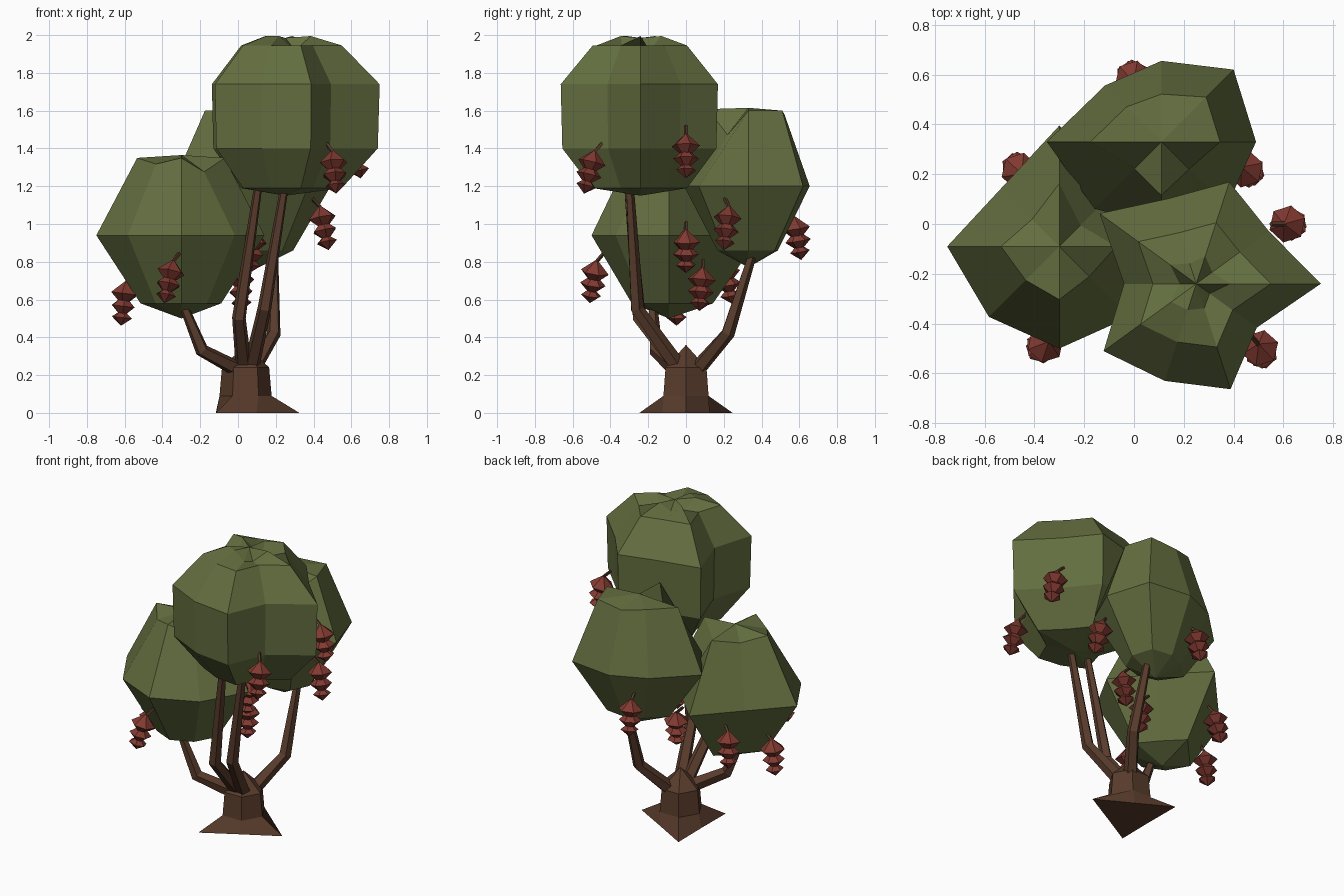
import bpy
from math import sin, cos, pi
from mathutils import Vector

if "Cube" in bpy.data.objects:
    bpy.data.objects.remove(bpy.data.objects["Cube"])


def material(name, rgb):
    m = bpy.data.materials.new(name)
    m.diffuse_color = (*rgb, 1)
    m.use_nodes = True
    m.node_tree.nodes["Principled BSDF"].inputs["Base Color"].default_value = m.diffuse_color
    return m


GREEN = material("leaf_green", (0.125, 0.155, 0.05))
BROWN = material("bark_brown", (0.10, 0.045, 0.025))
RED = material("fruit_red", (0.22, 0.042, 0.03))


def make(name, verts, faces, mat):
    me = bpy.data.meshes.new(name)
    me.from_pydata([tuple(v) for v in verts], [], faces)
    me.materials.append(mat)
    ob = bpy.data.objects.new(name, me)
    bpy.context.collection.objects.link(ob)
    return ob


def skin(rings, top=None, bottom=None):
    """Bridge equal rings (listed bottom to top); close with a pole or a flat cap."""
    n = len(rings[0])
    verts = [v for r in rings for v in r]
    faces = []
    for k in range(len(rings) - 1):
        for i in range(n):
            j = (i + 1) % n
            faces.append((k * n + i, k * n + j, k * n + n + j, k * n + n + i))
    last = (len(rings) - 1) * n
    if bottom is None:
        faces.append(tuple(reversed(range(n))))
    else:
        verts.append(bottom)
        faces += [(len(verts) - 1, (i + 1) % n, i) for i in range(n)]
    if top is None:
        faces.append(tuple(range(last, last + n)))
    else:
        verts.append(top)
        faces += [(len(verts) - 1, last + i, last + (i + 1) % n) for i in range(n)]
    return verts, faces


def foliage(name, center, radii, rings, z_bottom, z_top, dents):
    """Faceted crown: radius per direction, rings of (z, scale);
    dents pull chosen corners of the uppermost ring toward the centre."""
    cx, cy, cz = center
    n = len(radii)
    loops = [[Vector((cx + r * s * cos(2 * pi * i / n), cy + r * s * sin(2 * pi * i / n), z))
              for i, r in enumerate(radii)] for z, s in rings]
    for i, f in dents.items():
        loops[-1][i] = Vector(center).lerp(loops[-1][i], f)
    make(name, *skin(loops, (cx, cy, z_top), (cx, cy, z_bottom)), GREEN)


# Three crowns (radii run counter-clockwise from +x)
foliage("left_crown", (-0.30, -0.09, 0.94),
        [.44, .34, .485, .33, .45, .40, .41, .40],
        [(0.58, .48), (0.94, 1), (1.35, .52)], 0.50, 1.365,
        {1: .68, 3: .9, 5: .92, 7: .82})
foliage("back_crown", (0.11, 0.33, 1.20),
        [.38, .41, .325, .32, .46, .38, .34, .37],
        [(0.86, .48), (1.20, 1), (1.60, .62)], 0.77, 1.615,
        {2: .95, 5: .65, 6: 1.02, 7: .68})
foliage("top_crown", (0.25, -0.24, 1.57),
        [.50, .36, .43, .36, .48, .29, .46, .41, .445, .30],
        [(1.19, .60), (1.40, .98), (1.74, 1), (1.945, .60), (1.995, .27)], 1.15, 1.985,
        {1: .82, 3: .88, 5: .85, 8: .86, 9: .82})

# Trunk: three-pointed root flare rising into a hexagonal stump
flare = [(0.025 + r * cos(i * pi / 3), r * sin(i * pi / 3), 0)
         for i, r in enumerate([.30, .145, .285, .14, .285, .145])]
hexes = [[(0.04 + r * cos(i * pi / 3), r * sin(i * pi / 3), z) for i in range(6)]
         for r, z in [(.138, .09), (.125, .24)]]
make("trunk", *skin([flare] + hexes, (0.04, 0, 0.36)), BROWN)


def tube(name, pts, radii, mat, sides=6):
    pts = [Vector(p) for p in pts]
    loops = []
    for k, p in enumerate(pts):
        d = (pts[min(k + 1, len(pts) - 1)] - pts[max(k - 1, 0)]).normalized()
        u = d.cross(Vector((0.3, 1, 0.1))).normalized()
        w = d.cross(u)
        loops.append([p + radii[k] * (u * cos(2 * pi * i / sides) + w * sin(2 * pi * i / sides))
                      for i in range(sides)])
    make(name, *skin(loops), mat)


# Branches
branches = {
    "left_branch": [(0.02, -0.04, .22), (-0.19, -0.16, .33), (-0.31, -0.18, .62)],
    "back_branch": [(0.07, 0.05, .22), (0.19, 0.22, .42), (0.19, 0.37, .90)],
    "top_branch_a": [(0.03, -0.04, .24), (0.005, -0.25, .50), (0.11, -0.31, 1.22)],
    "top_branch_b": [(0.07, -0.04, .24), (0.14, -0.26, .55), (0.25, -0.30, 1.22)],
}
for name, pts in branches.items():
    tube(name, pts, [.045, .038, .022], BROWN, 5)


def fruit(idx, top, bottom):
    """Hanging bunch: three shrinking six-sided bipyramids on a short stalk."""
    a, b = Vector(top), Vector(bottom)
    axis = (b - a).normalized()
    q = Vector((0, 0, -1)).rotation_difference(axis)
    verts, faces = [], []
    for t, r, h in [(.31, .076, .070), (.58, .068, .060), (.82, .055, .044)]:
        c = a.lerp(b, t)
        ring = [c + q @ Vector((r * cos(i * pi / 3 + t), r * sin(i * pi / 3 + t), 0))
                for i in range(6)]
        v, f = skin([ring], c - axis * h, c + axis * h)
        off = len(verts)
        verts += v
        faces += [tuple(i + off for i in g) for g in f]
    make(f"fruit_bunch_{idx}", verts, faces, RED)
    # stalk leans back toward the crown
    inward = Vector((0.05 - a.x, -a.y, 0)).normalized() if a.xy.length > .15 else Vector((-1, 0, 0))
    tube(f"fruit_stalk_{idx}", [a + axis * .02, a + inward * .05 + Vector((0, 0, .03))],
         [.010, .010], BROWN, 4)


bunches = [
    ((-0.34, -0.47, .82), (-0.39, -0.51, .58)),
    ((-0.59, -0.05, .71), (-0.62, -0.05, .46)),
    ((0.01, 0.09, .78), (0.02, 0.07, .54)),
    ((0.43, 0.23, 1.11), (0.48, 0.20, .86)),
    ((0.50, -0.48, 1.40), (0.52, -0.54, 1.16)),
    ((0.60, 0.00, 1.49), (0.65, 0.00, 1.24)),
    ((0.09, 0.00, .98), (0.06, 0.00, .74)),
    ((0.00, 0.57, 1.05), (-0.01, 0.61, .81)),
    ((-0.45, 0.20, .82), (-0.48, 0.24, .58)),
]
for i, (t, b) in enumerate(bunches):
    fruit(i + 1, t, b)
